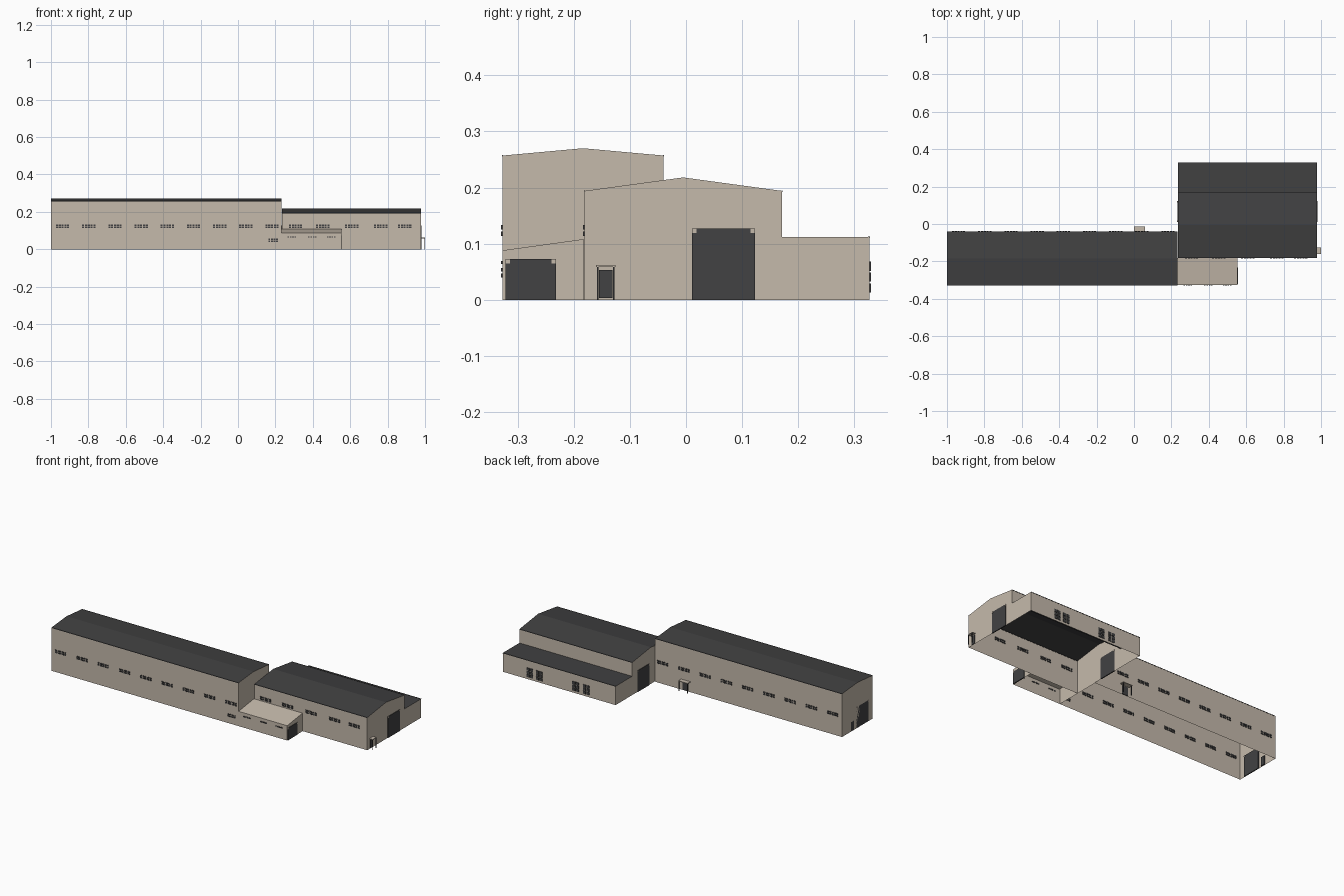
import bpy, bmesh
from mathutils import Vector

cube = bpy.data.objects.get("Cube")
if cube:
    bpy.data.objects.remove(cube)


def material(name, rgb):
    m = bpy.data.materials.new(name)
    m.use_nodes = True
    m.diffuse_color = (*rgb, 1)
    m.node_tree.nodes["Principled BSDF"].inputs["Base Color"].default_value = (*rgb, 1)
    return m


BEIGE = material("beige_wall", (0.56, 0.49, 0.41))
ROOF = material("dark_roof", (0.052, 0.052, 0.053))
DARK = material("dark_panel", (0.054, 0.054, 0.056))


def finish(name, bm, mats):
    me = bpy.data.meshes.new(name)
    bm.to_mesh(me)
    bm.free()
    for m in mats:
        me.materials.append(m)
    ob = bpy.data.objects.new(name, me)
    bpy.context.collection.objects.link(ob)
    return ob


def shell(name, profile, x0, x1, roof):
    """Bottomless building shell: a y-z outline run from x0 to x1."""
    bm = bmesh.new()
    ends = [[bm.verts.new((x, y, z)) for y, z in profile] for x in (x0, x1)]
    bm.faces.new(ends[0])
    bm.faces.new(ends[1][::-1])
    for i in range(len(profile) - 1):
        bm.faces.new((ends[0][i], ends[1][i], ends[1][i + 1], ends[0][i + 1]))
    bmesh.ops.recalc_face_normals(bm, faces=bm.faces)
    bm.normal_update()
    for f in bm.faces:
        f.material_index = int(abs(f.normal.z) > 0.5)
    return finish(name, bm, [BEIGE, roof])


def boxes(name, spans, mat):
    """One object made of boxes, each given by low and high corners."""
    bm = bmesh.new()
    for lo, hi in spans:
        lo, hi = Vector(lo), Vector(hi)
        vs = bmesh.ops.create_cube(bm, size=1)["verts"]
        for v in vs:
            v.co = (lo + hi) / 2 + v.co * (hi - lo)
    return finish(name, bm, [mat])


T = 0.003  # half thickness of panels set through a wall


def panes(y, xs, z, w, h, cols, rows):
    """Grids of small panes centred on xs in a wall at y."""
    out = []
    for x in xs:
        for c in range(cols):
            for r in range(rows):
                a = x - w / 2 + w * c / cols
                b = z - h / 2 + h * r / rows
                out.append(((a, y - T, b), (a + w / cols - 0.004, y + T, b + h / rows - 0.003)))
    return out


# Building shells
LONG_F, LONG_B, JOIN = -0.327, -0.04, 0.232
EAST, SHORT_F, STEP, BACK = 0.978, -0.181, 0.171, 0.327
shell("long_hall", [(LONG_F, 0), (LONG_F, 0.257), (-0.184, 0.27),
                    (LONG_B, 0.257), (LONG_B, 0)], -1, JOIN, ROOF)
shell("short_hall", [(SHORT_F, 0), (SHORT_F, 0.194), (-0.005, 0.218), (STEP, 0.194),
                     (STEP, 0.112), (BACK, 0.112), (BACK, 0)], JOIN + 0.003, EAST, ROOF)
shell("front_annex", [(LONG_F, 0), (LONG_F, 0.088), (SHORT_F - 0.002, 0.108),
                      (SHORT_F - 0.002, 0)], JOIN + 0.001, 0.553, BEIGE)

# High strip windows
long_xs = [-0.936 + 0.14 * i for i in range(9)]
short_xs = [0.31, 0.455, 0.61, 0.765, 0.893]
strip = (0.125, 0.075, 0.022, 5, 2)
boxes("long_front_windows", panes(LONG_F, long_xs, *strip), DARK)
boxes("long_back_windows", panes(LONG_B, long_xs, *strip), DARK)
boxes("short_front_windows", panes(SHORT_F, short_xs, *strip), DARK)

# Low windows
boxes("low_front_window", panes(LONG_F, [0.19], 0.05, 0.055, 0.02, 4, 2), DARK)
boxes("annex_windows", panes(LONG_F, [0.29, 0.4, 0.5], 0.068, 0.05, 0.009, 4, 1), DARK)
boxes("lean_to_windows", panes(BACK, [0.43, 0.5, 0.74, 0.8], 0.042, 0.045, 0.058, 2, 3), DARK)


# Large gates with light corner brackets, set in the end walls
def gate(name, x, y0, y1, top, t=T):
    boxes(name, [((x - t, y0, 0), (x + t, y1, top))], DARK)
    s, p = 0.008, t + 0.001
    boxes(name + "_brackets", [((x - p, y, top - s), (x + p, y + s, top))
                               for y in (y0, y1 - s)], BEIGE)


gate("short_hall_east_gate", EAST, 0.011, 0.123, 0.127)
gate("short_hall_west_gate", JOIN + 0.003, 0.011, 0.123, 0.127)
gate("long_hall_west_gate", -0.997, -0.29, -0.175, 0.125)
gate("annex_gate", 0.553, -0.322, -0.232, 0.073)

# Small doors with porches: dark door, thin frame, canopy and posts
boxes("east_door", [((EAST - T, -0.155, 0.003), (EAST + T, -0.131, 0.053))], DARK)
boxes("east_canopy", [((EAST, -0.16, 0.058), (1, -0.126, 0.062))], BEIGE)
boxes("east_posts", [((0.996, y, 0), (1, y + 0.003, 0.058)) for y in (-0.159, -0.13)], DARK)

boxes("back_door", [((0.01, LONG_B - T, 0.003), (0.05, LONG_B + T, 0.053))], DARK)
boxes("back_canopy", [((0, LONG_B, 0.058), (0.06, -0.014, 0.062))], BEIGE)
boxes("back_posts", [((x, -0.018, 0), (x + 0.003, -0.014, 0.058)) for x in (0.001, 0.056)], DARK)

boxes("west_door", [((-1, -0.152, 0.003), (-0.994, -0.124, 0.055))], DARK)

# Dark trim along the roof edges of the end walls
e = 0.003
boxes("lean_to_roof_trim", [((JOIN + 0.003, BACK - e, 0.11), (EAST, BACK + 0.001, 0.113))], ROOF)
boxes("eave_trim", [((-1, y - 0.001, 0.255), (JOIN, y + 0.001, 0.258)) for y in (LONG_F, LONG_B)]
      + [((JOIN + e, y - 0.001, 0.192), (EAST, y + 0.001, 0.195)) for y in (SHORT_F, STEP)], ROOF)
